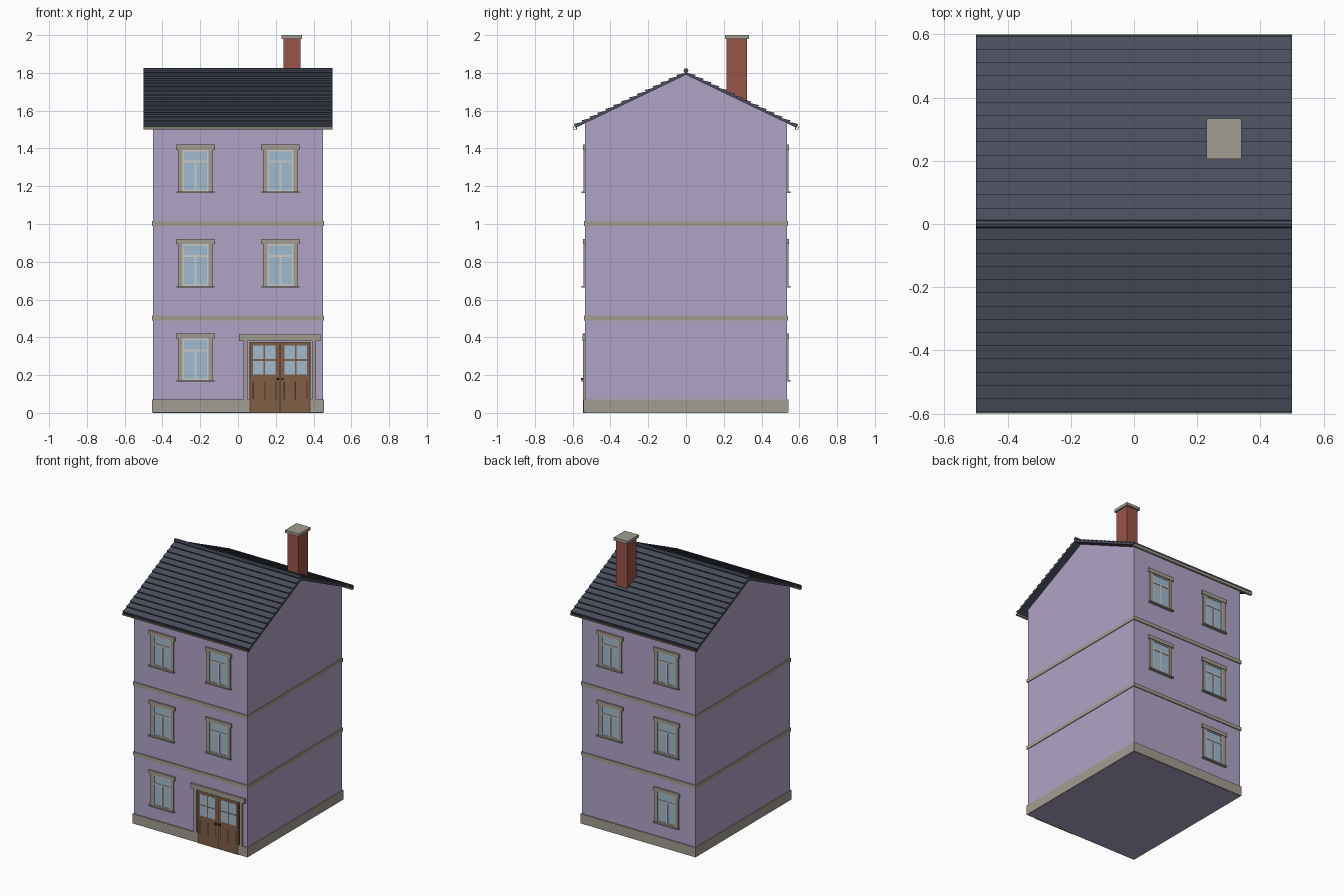
import bpy, bmesh, math
from mathutils import Matrix, Vector

cube = bpy.data.objects.get("Cube")
if cube:
    bpy.data.objects.remove(cube, do_unlink=True)


def lin(c):
    c /= 255
    return c / 12.92 if c <= 0.04045 else ((c + 0.055) / 1.055) ** 2.4


def material(name, r, g, b):
    m = bpy.data.materials.new(name)
    m.use_nodes = True
    col = (lin(r), lin(g), lin(b), 1)
    m.diffuse_color = col
    m.node_tree.nodes["Principled BSDF"].inputs["Base Color"].default_value = col
    return m


WALL = material("lavender plaster", 176, 164, 198)
STONE = material("warm stone", 163, 157, 146)
SLATE = material("dark slate", 74, 80, 94)
BRICK = material("red brick", 152, 84, 72)
GLASS = material("pale blue glass", 160, 186, 206)
FRAME = material("off white paint", 206, 202, 196)
WOOD = material("brown wood", 128, 94, 70)
GROOVE = material("dark brown", 72, 50, 38)
METAL = material("dark metal", 45, 42, 42)


def make_mesh(name, boxes):
    """Joins boxes given as (material, x range, y range, z range)."""
    bm = bmesh.new()
    mats = []
    for mat, xr, yr, zr in boxes:
        if mat not in mats:
            mats.append(mat)
        size = Vector((xr[1] - xr[0], yr[1] - yr[0], zr[1] - zr[0]))
        mid = Vector((sum(xr), sum(yr), sum(zr))) / 2
        made = bmesh.ops.create_cube(bm, size=1, matrix=Matrix.Translation(mid) @ Matrix.Diagonal((*size, 1)))
        for f in {f for v in made["verts"] for f in v.link_faces}:
            f.material_index = mats.index(mat)
    me = bpy.data.meshes.new(name)
    bm.to_mesh(me)
    bm.free()
    for m in mats:
        me.materials.append(m)
    return me


def place(name, me, loc=(0, 0, 0), turn=0):
    ob = bpy.data.objects.new(name, me)
    ob.location = loc
    ob.rotation_euler.z = turn
    bpy.context.collection.objects.link(ob)
    return ob


def box(name, mat, xr, yr, zr):
    return place(name, make_mesh(name, [(mat, xr, yr, zr)]))


def extrude_x(name, mat, profile, half):
    """Extrudes a (y, z) outline along x."""
    bm = bmesh.new()
    face = bm.faces.new([bm.verts.new((-half, y, z)) for y, z in profile])
    out = bmesh.ops.extrude_face_region(bm, geom=[face])
    bmesh.ops.translate(bm, vec=(2 * half, 0, 0), verts=[v for v in out["geom"] if isinstance(v, bmesh.types.BMVert)])
    bmesh.ops.recalc_face_normals(bm, faces=bm.faces)
    me = bpy.data.meshes.new(name)
    bm.to_mesh(me)
    bm.free()
    me.materials.append(mat)
    return place(name, me)


W, D = 0.45, 0.534
APEX, PITCH = 1.79, 0.48

# Walls with gables, plinth and floor bands
eave = APEX - PITCH * D
extrude_x("walls", WALL, [(-D, 0), (D, 0), (D, eave), (0, APEX), (-D, eave)], W)
box("plinth", STONE, (-W - .005, W + .005), (-D - .008, D + .008), (.001, .07))
for level, z in (("lower", .49), ("upper", .99)):
    box(level + "_floor_band", STONE, (-W - .005, W + .005), (-D - .007, D + .007), (z, z + .025))

# Roof slopes with stepped courses, and gutters
COURSES = 14
low = Vector((.585, APEX - PITCH * .585))
ridge = Vector((0, APEX))
along = ridge - low
normal = Vector((-along.y, along.x)).normalized()
if normal.y < 0:
    normal = -normal
for side, s in (("front", -1), ("back", 1)):
    pts = [ridge, low]
    for i in range(COURSES):
        pts.append(low + along * (i / COURSES) + normal * .022)
        pts.append(low + along * ((i + 1) / COURSES) + normal * .012)
    pts[-1] = Vector((0, pts[-1].y))
    extrude_x(side + "_roof_slope", SLATE, [(p.x * s, p.y) for p in pts], .5)
    extrude_x(side + "_gutter", STONE,
              [(s * y, z) for y, z in ((.578, 1.5), (.594, 1.5), (.6, 1.515), (.596, 1.515),
                                       (.592, 1.504), (.582, 1.504), (.582, 1.51), (.578, 1.51))], .5)

# Rounded ridge cap
ring = [(.013 * math.cos(a * math.pi / 4), 1.812 + .013 * math.sin(a * math.pi / 4)) for a in range(8)]
extrude_x("ridge_cap", SLATE, ring, .5)

# Chimney
box("chimney", BRICK, (.24, .33), (.215, .322), (1.6, 1.98))
box("chimney_cap", STONE, (.23, .34), (.206, .334), (1.98, 2))

# Window: surround, lintel, sill, painted frame and panes
window = make_mesh("window", [
    (STONE, (-.093, -.07), (-.009, 0), (.008, .23)),
    (STONE, (.07, .093), (-.009, 0), (.008, .23)),
    (STONE, (-.103, .103), (-.012, 0), (.228, .255)),
    (STONE, (-.1, .1), (-.02, 0), (0, .008)),
    (GLASS, (-.07, .07), (-.002, 0), (.008, .228)),
    (FRAME, (-.07, -.062), (-.006, 0), (.008, .228)),
    (FRAME, (.062, .07), (-.006, 0), (.008, .228)),
    (FRAME, (-.062, .062), (-.006, 0), (.008, .016)),
    (FRAME, (-.062, .062), (-.006, 0), (.22, .228)),
    (FRAME, (-.062, .062), (-.006, 0), (.16, .17)),
    (FRAME, (-.006, .006), (-.006, 0), (.016, .16)),
])
for floor, z in (("ground", .165), ("middle", .665), ("top", 1.165)):
    for hand, x in (("right", -.225), ("left", .225)):
        if floor == "ground" and hand == "left":
            continue
        place(f"{floor}_front_{hand}_window", window, (x, -D, z))
        place(f"{floor}_back_{hand}_window", window, (x, D, z), math.pi)

# Door surround
parts = [(STONE, (-.215, .215), (-.014, 0), (.38, .415))]
for s in (-1, 1):
    parts.append((STONE, sorted((s * .17, s * .193)), (-.01, 0), (.07, .38)))
place("door_surround", make_mesh("door_surround", parts), (.221, -D, 0))

# Double door with glazed tops, grooved lower panels and knobs
parts = [(WOOD, (-.162, .162), (-.01, 0), (0, .376)),
         (GROOVE, (-.002, .002), (-.0105, 0), (.005, .37))]
for s in (-1, 1):
    parts.append((GROOVE, sorted((s * .155, s * .158)), (-.0105, 0), (.005, .37)))
    for x in (.052, .115):
        for z in (.203, .284):
            parts.append((GLASS, sorted((s * (x - .028), s * (x + .028))), (-.011, 0), (z, z + .073)))
    for x in (.022, .08, .142):
        parts.append((GROOVE, (s * x - .003, s * x + .003), (-.011, 0), (.07, .165)))
    parts.append((METAL, (s * .013 - .006, s * .013 + .006), (-.022, 0), (.173, .185)))
place("double_door", make_mesh("double_door", parts), (.223, -D, 0))
